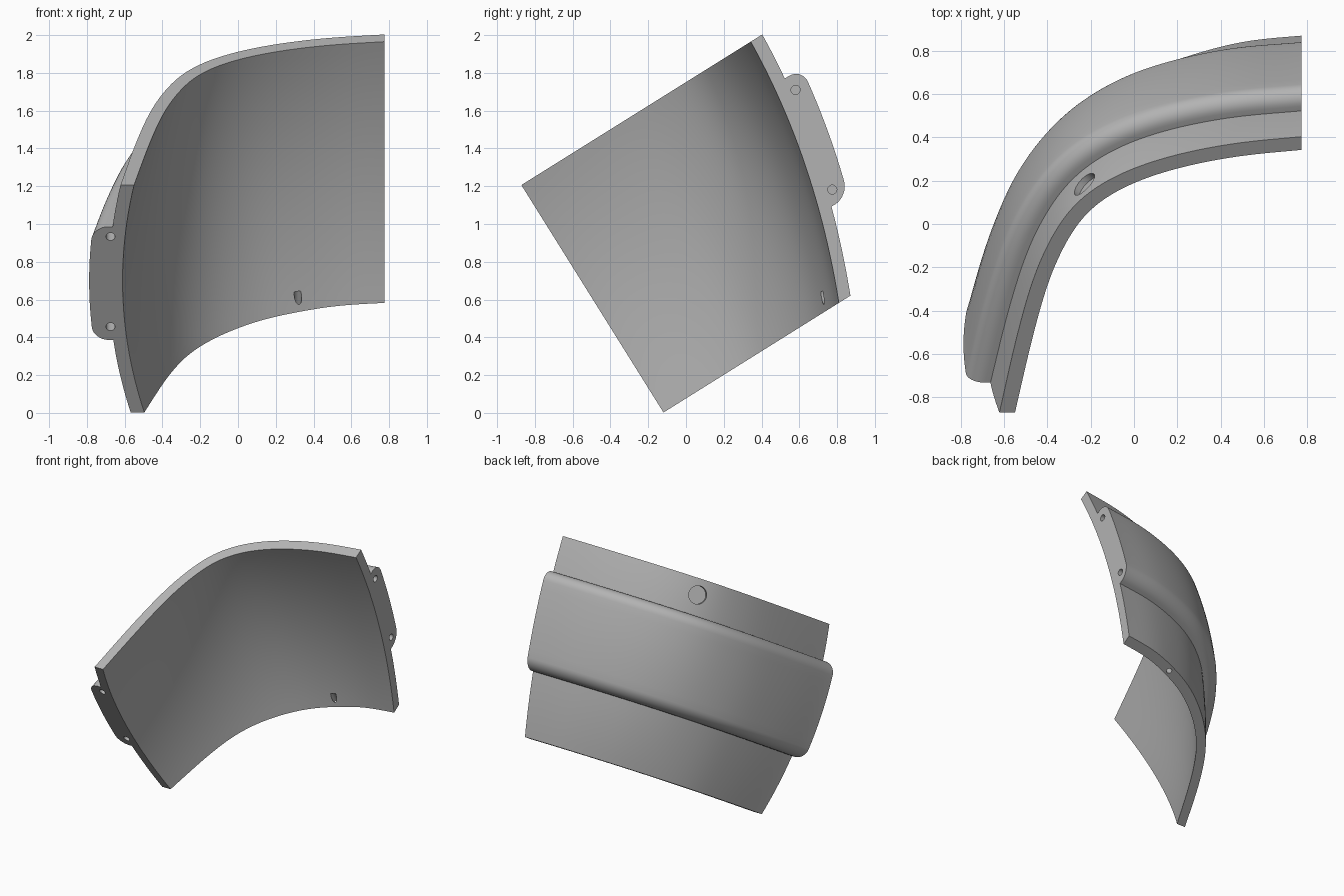
import bpy, bmesh, math
from mathutils import Vector, Matrix

if "Cube" in bpy.data.objects:
    bpy.data.objects.remove(bpy.data.objects["Cube"])

# Panel frame: x across, u towards the back, v up the panel; tilted about x at the end
TILT = Matrix.Rotation(math.radians(32), 4, 'X')
V0, V1, X_END, U_END = 0.065, 1.485, 0.775, -0.10
SKIN, RIB, RIB_LOW, RIB_HIGH, RIB_R = 0.072, 0.177, 0.518, 1.224, 0.08
N = 72

# Inner face guide paths (x, u) along the top and bottom edges
TOP = [(.775, 1.332), (.485, 1.298), (.22, 1.238), (.008, 1.158), (-.151, 1.058),
       (-.257, .938), (-.353, .738), (-.416, .538), (-.48, .257), (-.55, -.10)]
BOTTOM = [(.775, .995), (.538, .968), (.326, .907), (.114, .817), (-.098, .666),
          (-.257, .487), (-.363, .277), (-.443, .057), (-.496, -.10)]


def smooth_path(points):
    """Spline through the points, evenly resampled and relaxed."""
    p = [Vector(q) for q in points]
    p = [2 * p[0] - p[1]] + p + [2 * p[-1] - p[-2]]
    dense = []
    for a, b, c, d in zip(p, p[1:], p[2:], p[3:]):
        for k in range(30):
            t = k / 30
            dense.append(0.5 * (2 * b + (c - a) * t + (2 * a - 5 * b + 4 * c - d) * t * t
                                + (3 * b - a - 3 * c + d) * t ** 3))
    dense.append(p[-2])
    length = [0.0]
    for a, b in zip(dense, dense[1:]):
        length.append(length[-1] + (b - a).length)
    out, j = [], 0
    for i in range(N + 1):
        goal = length[-1] * i / N
        while j < len(dense) - 2 and length[j + 1] < goal:
            j += 1
        out.append(dense[j].lerp(dense[j + 1], (goal - length[j]) / (length[j + 1] - length[j])))
    for _ in range(12):
        out = [out[0]] + [(a + 2 * b + c) / 4 for a, b, c in zip(out, out[1:], out[2:])] + [out[-1]]
    return out


top, bottom = smooth_path(TOP), smooth_path(BOTTOM)


def ease(t):
    t = max(0.0, min(1.0, t))
    return t * t * (3 - 2 * t)


def normal_at(i, f):
    """Outward direction, squared up to the two flat ends."""
    a, b = max(i - 1, 0), min(i + 1, N)
    tan = bottom[b].lerp(top[b], f) - bottom[a].lerp(top[a], f)
    n = Vector((tan.y, -tan.x)).normalized()
    n = n.lerp(Vector((0, 1)), ease(1 - i / N / 0.2))
    n = n.lerp(Vector((-1, 0)), ease((i / N - 0.8) / 0.2))
    return n.normalized()


def surface(i, v, d):
    """Point at path step i and height v, d outside the inner face."""
    f = (v - V0) / (V1 - V0)
    bow = 0.066 + 0.02 * ease(i / N / 0.4)
    q = bottom[i].lerp(top[i], f) + normal_at(i, f) * (4 * f * (1 - f) * bow + d)
    return Vector((q.x, q.y, v))


def spread(a, b, n):
    return [a + (b - a) * k / n for k in range(n + 1)]


# Closed cross-section: inner face, lower skin, rounded rib, upper skin
section = [(v, 0) for v in spread(V1, V0, 24)]
section += [(v, SKIN) for v in spread(V0, RIB_LOW, 8)]
for centre, start in ((RIB_LOW + RIB_R, 180), (RIB_HIGH - RIB_R, 90)):
    for ang in spread(start, start - 90, 8):
        a = math.radians(ang)
        section.append((centre + RIB_R * math.cos(a), RIB - RIB_R + RIB_R * math.sin(a)))
    if start == 180:
        section += [(v, RIB) for v in spread(centre, RIB_HIGH - RIB_R, 10)[1:-1]]
section += [(v, SKIN) for v in spread(RIB_HIGH, V1, 6)]

# Sweep the section along the path
bm = bmesh.new()
rings = [[bm.verts.new(surface(i, v, d)) for v, d in section] for i in range(N + 1)]
m = len(section)
for r0, r1 in zip(rings, rings[1:]):
    for k in range(m):
        bm.faces.new((r0[k], r0[(k + 1) % m], r1[(k + 1) % m], r1[k]))
bm.faces.new(rings[0])
bm.faces.new(rings[-1][::-1])
bmesh.ops.recalc_face_normals(bm, faces=bm.faces)
mesh = bpy.data.meshes.new("curved_panel")
bm.to_mesh(mesh)
bm.free()
panel = bpy.data.objects.new("curved_panel", mesh)
bpy.context.collection.objects.link(panel)

grey = bpy.data.materials.new("plain_grey")
grey.use_nodes = True
grey.diffuse_color = (0.45, 0.45, 0.45, 1)
grey.node_tree.nodes["Principled BSDF"].inputs["Base Color"].default_value = grey.diffuse_color
mesh.materials.append(grey)


# Blind holes: position, axis, radius, depth
def hole(centre, axis, radius, depth):
    bpy.ops.mesh.primitive_cylinder_add(vertices=32, radius=radius, depth=2 * depth, location=centre)
    cutter = bpy.context.object
    cutter.name = "hole_cutter"
    cutter.hide_render = True
    cutter.rotation_euler = Vector(axis).to_track_quat('Z', 'Y').to_euler()
    cutter.data.materials.append(grey)
    mod = panel.modifiers.new("hole", 'BOOLEAN')
    mod.operation, mod.solver, mod.object = 'DIFFERENCE', 'EXACT', cutter
    bpy.context.view_layer.objects.active = panel
    bpy.ops.object.modifier_apply(modifier=mod.name)
    bpy.data.objects.remove(cutter)


# Bolt holes in both rib ends
for v, u in ((1.143, 1.398), (0.592, 1.283)):
    hole((X_END, u, v), (1, 0, 0), 0.024, 0.1)
for v in (1.163, 0.6):
    hole((-0.675, U_END, v), (0, 1, 0), 0.024, 0.1)
# Shallow round pocket above the rib, at the bend
spot = min(range(N + 1), key=lambda i: abs(surface(i, 1.37, SKIN).x + 0.24))
n = normal_at(spot, 0.92)
hole(surface(spot, 1.37, SKIN), (n.x, n.y, 0), 0.065, 0.035)
# Small hole in the bottom edge
spot = min(range(N + 1), key=lambda i: abs(bottom[i].x - 0.33))
hole(surface(spot, V0, SKIN / 2), (0, 0, 1), 0.02, 0.1)

# Tilt into place and shade
panel.data.transform(TILT)
bpy.ops.object.select_all(action='DESELECT')
panel.select_set(True)
bpy.context.view_layer.objects.active = panel
bpy.ops.object.shade_smooth_by_angle(angle=math.radians(30))
